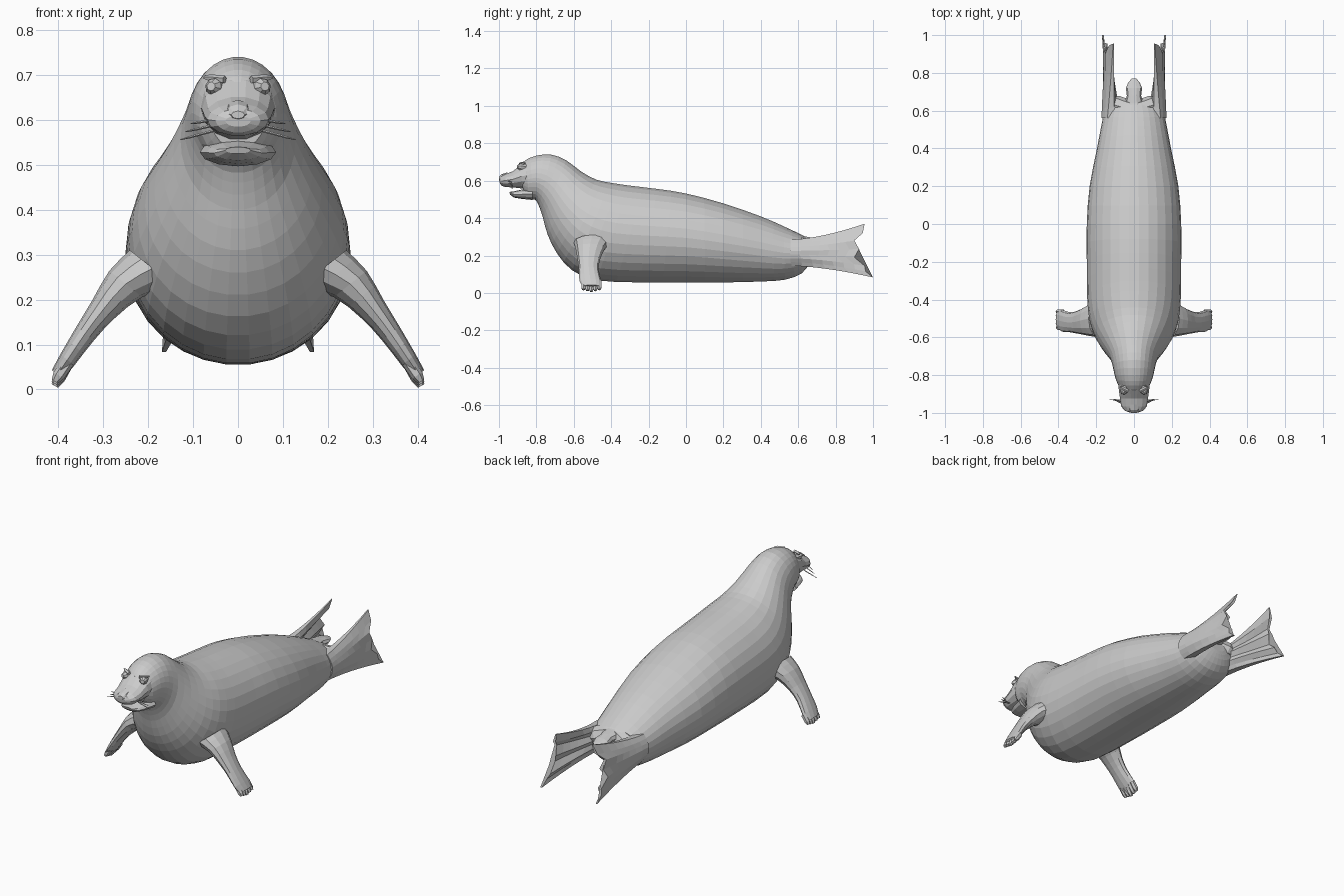
import bpy, bmesh
from math import cos, sin, pi
from mathutils import Vector as V


def spline(rows, steps):
    """Catmull-Rom resampling of rows of numbers."""
    out = []
    for i in range(len(rows) - 1):
        a, b = rows[max(i - 1, 0)], rows[i]
        c, d = rows[i + 1], rows[min(i + 2, len(rows) - 1)]
        for s in range(steps):
            t = s / steps
            out.append([0.5 * (2 * q + (r - p) * t + (2 * p - 5 * q + 4 * r - w) * t * t
                               + (3 * q - p - 3 * r + w) * t ** 3)
                        for p, q, r, w in zip(a, b, c, d)])
    return out + [list(rows[-1])]


def skin(name, rings, mirror=False):
    """Bridge closed rings of points, cap both ends."""
    bm = bmesh.new()
    vs = [[bm.verts.new(p) for p in r] for r in rings]
    n = len(vs[0])
    for a, b in zip(vs, vs[1:]):
        for i in range(n):
            j = (i + 1) % n
            bm.faces.new((a[i], a[j], b[j], b[i]))
    bm.faces.new(vs[0])
    bm.faces.new(vs[-1])
    bmesh.ops.recalc_face_normals(bm, faces=bm.faces)
    me = bpy.data.meshes.new(name)
    bm.to_mesh(me)
    bm.free()
    ob = bpy.data.objects.new(name, me)
    bpy.context.collection.objects.link(ob)
    if mirror:
        ob.modifiers.new("mirror", 'MIRROR').use_mirror_merge = False
    return ob


def oval(c, u, v, n):
    return [V(c) + V(u) * cos(2 * pi * i / n) + V(v) * sin(2 * pi * i / n) for i in range(n)]


def trunk(name, rows, n, steps):
    """Rows: top y, top z, bottom y, bottom z, half width."""
    rings = []
    for ty, tz, by, bz, w in spline(rows, steps):
        rings.append(oval((0, (ty + by) / 2, (tz + bz) / 2), (w, 0, 0),
                          (0, (ty - by) / 2, (tz - bz) / 2), n))
    return skin(name, rings)


def rod(name, a, b, r0, r1, n=5, flat=1.0, mirror=True):
    """Tapered rod between two points."""
    a, b = V(a), V(b)
    d = (b - a).normalized()
    u = d.cross(V((0, 1, 0.01))).normalized()
    v = d.cross(u)
    rows = [(0, r0), (0.7, (r0 + r1) / 2 + r0 * 0.2), (1, r1)]
    return skin(name, [oval(a.lerp(b, t), u * r * flat, v * r, n) for t, r in rows], mirror)


# body, neck and skull in one skin
trunk("body", [
    (-.885, .685, -.87, .535, .062), (-.855, .712, -.84, .502, .086),
    (-.80, .735, -.805, .497, .102), (-.72, .74, -.785, .46, .113),
    (-.64, .71, -.765, .40, .128), (-.56, .65, -.74, .31, .165),
    (-.48, .607, -.69, .21, .207), (-.40, .59, -.61, .12, .236),
    (-.30, .575, -.48, .066, .248), (-.15, .557, -.25, .055, .25),
    (0, .533, 0, .055, .25), (.20, .48, .20, .055, .235),
    (.40, .41, .40, .06, .196), (.52, .358, .53, .07, .172),
    (.60, .32, .62, .105, .152), (.645, .295, .66, .16, .11),
    (.66, .26, .67, .20, .05)], 30, 2)

# muzzle, lower jaw, nose
trunk("muzzle", [
    (-.83, .715, -.83, .55, .085), (-.88, .69, -.88, .557, .08),
    (-.925, .652, -.925, .563, .074), (-.965, .637, -.965, .565, .068),
    (-.99, .625, -.985, .572, .05), (-.998, .61, -.995, .585, .028)], 14, 1)
trunk("lower_jaw", [
    (-.82, .56, -.82, .497, .085), (-.88, .552, -.88, .503, .07),
    (-.92, .543, -.92, .51, .054), (-.945, .54, -.94, .525, .028)], 12, 1)
trunk("nose", [
    (-.955, .645, -.955, .60, .03), (-.985, .635, -.985, .597, .028),
    (-1.0, .62, -1.0, .603, .015)], 8, 1)

# eyes, brows, whiskers
rod("eye", (.045, -.86, .672), (.06, -.90, .675), .02, .01, 8)
rod("brow", (.03, -.885, .69), (.075, -.862, .695), .009, .004, 5)
for k in range(3):
    z = .60 - .012 * k
    rod("whisker", (.055, -.955 + .012 * k, z), (.105 + .012 * k, -.93, z - .008 - .006 * k), .003, .001, 4)

# front flippers: x, y, z, half chord along y, half thickness
arm = [(.19, -.50, .27, .10, .065), (.25, -.512, .235, .078, .047),
       (.30, -.52, .178, .06, .032), (.34, -.52, .125, .053, .025),
       (.38, -.512, .066, .058, .02), (.402, -.505, .033, .048, .016)]
skin("front_flipper", [oval((x, y, z), (0, h, 0), (.78 * t, 0, .62 * t), 12)
                       for x, y, z, h, t in spline(arm, 2)], True)
for k in range(5):
    y = -.548 + .021 * k
    drop = .010 * abs(k - 2) / 2
    rod("front_claw", (.378, y, .062), (.408, y, .008 + drop), .014, .008, 6)

# hind flippers: notched fan, root ribs to toe tips
tips = [(.108, .955, .37), (.125, .945, .32), (.148, .90, .28), (.142, .925, .235),
        (.158, .90, .19), (.152, .955, .145), (.163, .96, .115), (.165, 1.0, .083)]
n = len(tips)
rings = []
for s in range(8):
    t = s / 7
    outer, inner = [], []
    for i, (x, y, z) in enumerate(tips):
        f = i / (n - 1)
        root = V((.122, .56, .285 - .14 * f))
        p = V((root.x + (x - root.x) * t, root.y + (y - root.y) * t,
               root.z + (z - root.z) * t ** 1.6))
        edge = .25 + .75 * sin(pi * (f * .9 + .05))
        rib = 1 + (.35 if i % 2 else -.25) * t
        half = (.042 * (1 - t) ** 1.2 + .009) * edge * rib
        outer.append(p + V((half, 0, 0)))
        inner.append(p - V((half, 0, 0)))
    rings.append(outer + inner[::-1])
skin("hind_flipper", rings, True)

# tail and the webs joining it to the hind flippers
trunk("tail", [
    (.56, .325, .58, .20, .085), (.64, .303, .64, .235, .05),
    (.68, .296, .68, .245, .038), (.72, .287, .72, .25, .043),
    (.75, .277, .75, .257, .03), (.77, .27, .77, .263, .012)], 10, 1)
rod("tail_web", (.02, .61, .265), (.12, .64, .235), .045, .035, 8)
